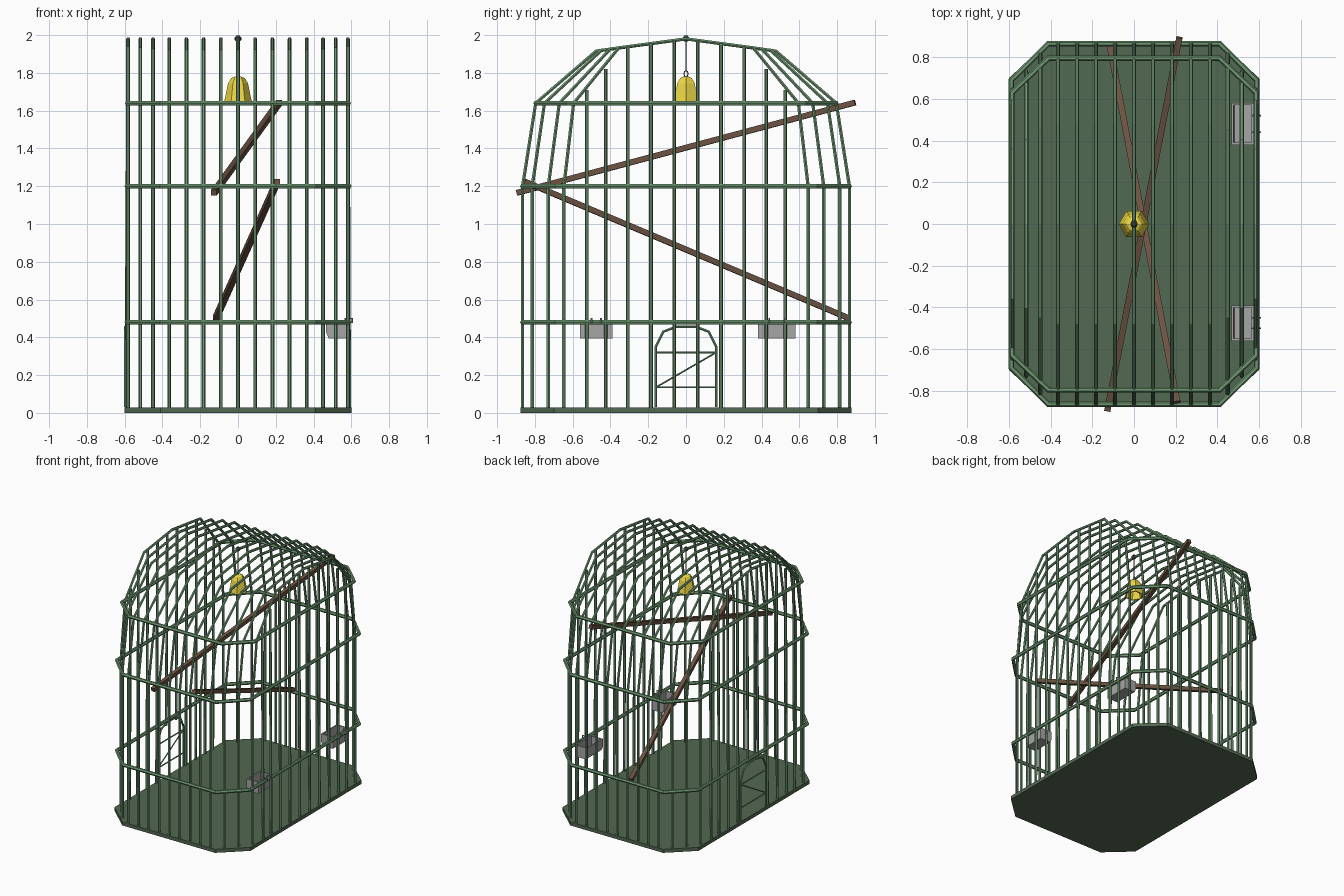
import bpy, bmesh, math
from mathutils import Vector

if "Cube" in bpy.data.objects:
    bpy.data.objects.remove(bpy.data.objects["Cube"])


def material(name, rgb):
    m = bpy.data.materials.new(name)
    m.diffuse_color = (*rgb, 1)
    m.use_nodes = True
    m.node_tree.nodes["Principled BSDF"].inputs["Base Color"].default_value = m.diffuse_color
    return m


GREEN = material("cage_green", (0.16, 0.32, 0.17))
FLOOR = material("floor_green", (0.085, 0.14, 0.085))
WOOD = material("wood", (0.15, 0.085, 0.055))
YELLOW = material("bell_yellow", (0.85, 0.68, 0.06))
STEEL = material("steel", (0.38, 0.38, 0.39))
DARK = material("dark_metal", (0.05, 0.06, 0.06))


def rods(name, paths, radius, mat, closed=False, res=1):
    """One mesh of round rods following the given polylines."""
    cu = bpy.data.curves.new(name, 'CURVE')
    cu.dimensions = '3D'
    cu.bevel_depth = radius
    cu.bevel_resolution = res
    cu.use_fill_caps = True
    for pts in paths:
        s = cu.splines.new('POLY')
        s.points.add(len(pts) - 1)
        for p, co in zip(s.points, pts):
            p.co = (*co, 1)
        s.use_cyclic_u = closed
        s.use_smooth = False
    cu.materials.append(mat)
    ob = bpy.data.objects.new(name, cu)
    bpy.context.collection.objects.link(ob)
    bpy.ops.object.select_all(action='DESELECT')
    ob.select_set(True)
    bpy.context.view_layer.objects.active = ob
    bpy.ops.object.convert(target='MESH')
    return ob


def loft(name, rings, mat):
    """Skin stacked rings of points and cap both ends."""
    bm = bmesh.new()
    vs = [[bm.verts.new(p) for p in r] for r in rings]
    n = len(rings[0])
    for a, b in zip(vs, vs[1:]):
        for i in range(n):
            j = (i + 1) % n
            bm.faces.new((a[i], a[j], b[j], b[i]))
    bm.faces.new(vs[0][::-1])
    bm.faces.new(vs[-1])
    bmesh.ops.recalc_face_normals(bm, faces=bm.faces)
    me = bpy.data.meshes.new(name)
    bm.to_mesh(me)
    bm.free()
    me.materials.append(mat)
    ob = bpy.data.objects.new(name, me)
    bpy.context.collection.objects.link(ob)
    return ob


def octagon(x1, x2, y1, y2, z):
    return [(x2, -y1, z), (x2, y1, z), (x1, y2, z), (-x1, y2, z),
            (-x2, y1, z), (-x2, -y1, z), (-x1, -y2, z), (x1, -y2, z)]


# floor plate
loft("floor", [octagon(0.41, 0.6, 0.7, 0.875, z) for z in (0, 0.028)], FLOOR)

# horizontal hoops
rods("hoops", [octagon(0.41, 0.588, 0.69, 0.865, 0.48),
               octagon(0.41, 0.588, 0.69, 0.865, 1.2),
               octagon(0.41, 0.585, 0.63, 0.795, 1.64)], 0.014, GREEN, closed=True)


# arched bars running front to back
def arch(x):
    y = 0.865 - max(0, abs(x) - 0.41) * 1.27
    half = [(y, 0.015), (y, 1.2), (y * 0.92, 1.64), (y * 0.55, 1.985 - 0.146 * y * 0.55)]
    return ([(x, -a, z) for a, z in half] + [(x, 0, 1.98)]
            + [(x, a, z) for a, z in half[::-1]])


xs = [0, 0.091, 0.182, 0.273, 0.364, 0.45, 0.517, 0.582]
rods("arched_bars", [arch(x * s) for x in xs for s in (1, -1) if x or s > 0], 0.01, GREEN)

# straight side bars, shortened above the door
side = []
for s in (1, -1):
    for y, top in ((0.062, 1.97), (0.185, 1.955), (0.308, 1.935), (0.425, 1.82), (0.525, 1.71)):
        for t in (1, -1):
            z0 = 0.44 if s < 0 and y < 0.15 else 0.015
            side.append([(s * 0.59, y * t, z0), (s * 0.582, y * t, top)])
rods("side_bars", side, 0.01, GREEN)

# arched door on the left side
dx = -0.595
frame = [(-0.16, 0.03), (-0.16, 0.35), (-0.12, 0.43), (-0.05, 0.457),
         (0.05, 0.457), (0.12, 0.43), (0.16, 0.35), (0.16, 0.03)]
rods("door_frame", [[(dx, y, z) for y, z in frame]], 0.008, GREEN)
rods("door_braces", [[(dx, -0.16, 0.32), (dx, 0.16, 0.32)],
                     [(dx, -0.16, 0.135), (dx, 0.16, 0.135)],
                     [(dx, -0.16, 0.135), (dx, 0.16, 0.32)]], 0.005, GREEN)


# wooden perches with square section
def perch(name, a, b, r=0.015):
    a, b = Vector(a), Vector(b)
    d = (b - a).normalized()
    u = d.cross(Vector((0, 0, 1))).normalized() * r
    v = u.cross(d).normalized() * r
    loft(name, [[p + u + v, p - u + v, p - u - v, p + u - v] for p in (a, b)], WOOD)


perch("upper_perch", (-0.128, -0.895, 1.165), (0.218, 0.895, 1.643))
perch("lower_perch", (0.208, -0.855, 1.225), (-0.118, 0.865, 0.5))


# bell with hollow underside
def ring(r, z, n=6):
    return [(r * math.cos(i * math.tau / n), r * math.sin(i * math.tau / n), z) for i in range(n)]


loft("bell", [ring(0.028, 1.745), ring(0.05, 1.69), ring(0.063, 1.65), ring(0.073, 1.65),
              ring(0.066, 1.68), ring(0.053, 1.745), ring(0.036, 1.772), ring(0.018, 1.78)], YELLOW)

# bell ring, cord and ceiling knot
rods("bell_ring", [[(0, 0.011 * math.cos(a), 1.795 + 0.017 * math.sin(a))
                    for a in [i * math.tau / 8 for i in range(8)]]], 0.003, DARK, closed=True)
rods("bell_cord", [[(0, 0, 1.81), (0, 0, 1.98)]], 0.003, DARK)
loft("cord_knot", [ring(0.009, 1.965, 8), ring(0.018, 1.975, 8),
                   ring(0.018, 1.987, 8), ring(0.009, 1.997, 8)], DARK)


# open-topped feeders hung on the right side
def feeder(name, y0, y1):
    def rect(x0, x1, m, z):
        return [(x0, y0 + m, z), (x1, y0 + m, z), (x1, y1 - m, z), (x0, y1 - m, z)]
    loft(name, [rect(0.482, 0.563, 0.01, 0.408), rect(0.477, 0.563, 0.01, 0.487),
                rect(0.467, 0.573, 0, 0.487), rect(0.467, 0.573, 0, 0.425),
                rect(0.48, 0.573, 0, 0.395)], STEEL)
    hooks = [[(0.567, y, 0.47), (0.567, y, 0.5), (0.605, y, 0.5), (0.605, y, 0.475)]
             for y in (y0 + 0.06, y1 - 0.06)]
    rods(name + "_hooks", hooks, 0.005, STEEL)


feeder("front_feeder", -0.56, -0.39)
feeder("back_feeder", 0.38, 0.58)
